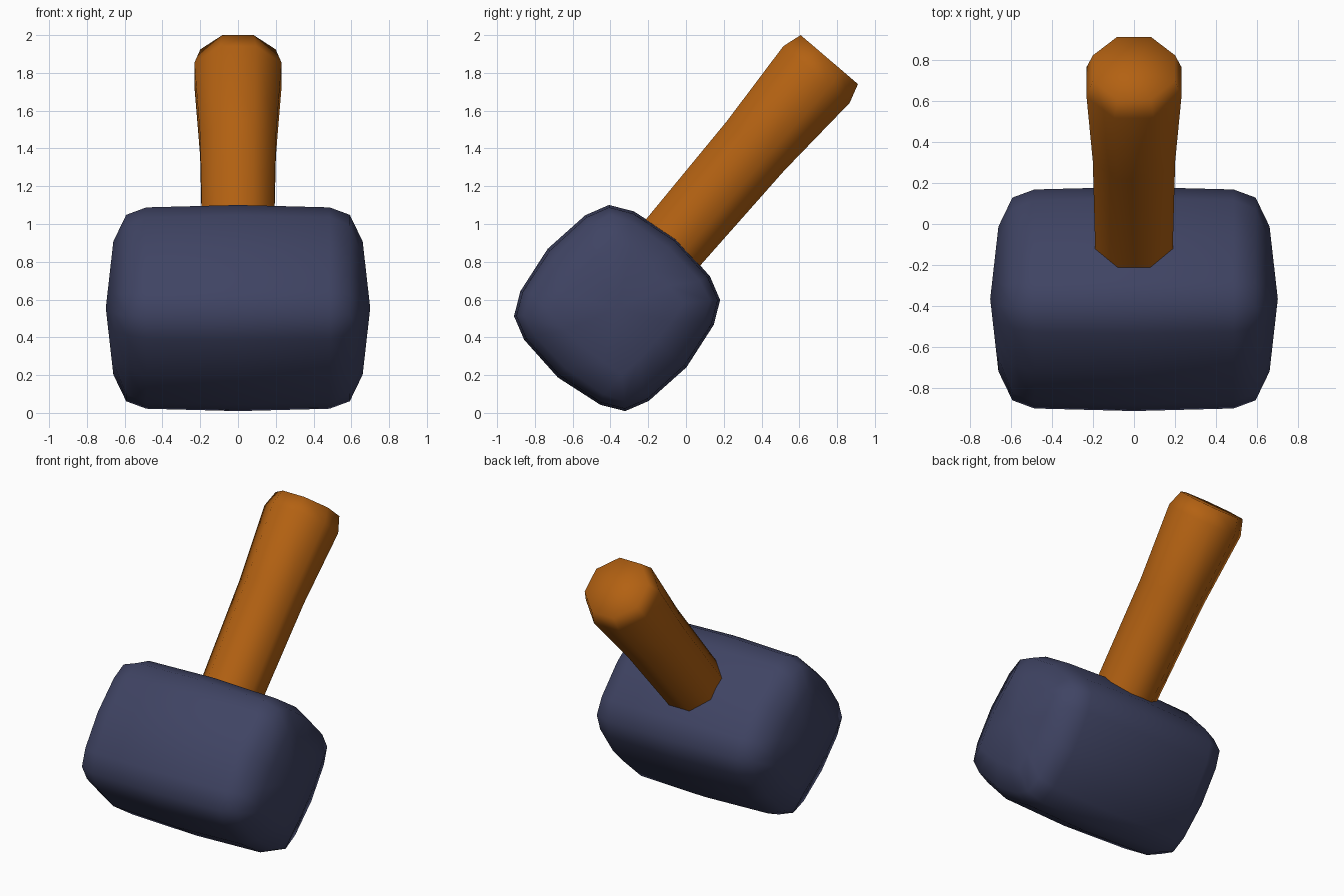
import bpy, bmesh, math
from mathutils import Vector

if "Cube" in bpy.data.objects:
    bpy.data.objects.remove(bpy.data.objects["Cube"])

TILT = math.radians(49.5)
CENTRE = Vector((0, -0.365, 0.555))
U = Vector((0, math.cos(TILT), math.sin(TILT)))    # along the handle
V = Vector((0, -math.sin(TILT), math.cos(TILT)))   # across the handle
X = Vector((1, 0, 0))


def place(x, u, v):
    return CENTRE + X * x + U * u + V * v


def material(name, rgb):
    m = bpy.data.materials.new(name)
    m.diffuse_color = (*rgb, 1)
    m.use_nodes = True
    m.node_tree.nodes["Principled BSDF"].inputs["Base Color"].default_value = m.diffuse_color
    return m


def loft(name, rings, start, end, mat):
    """Skin closed rings of points and close both ends with a fan to a tip."""
    bm = bmesh.new()
    rows = [[bm.verts.new(p) for p in r] for r in rings]
    n = len(rows[0])
    for a, b in zip(rows, rows[1:]):
        for i in range(n):
            j = (i + 1) % n
            bm.faces.new((a[i], a[j], b[j], b[i]))
    for row, tip in ((rows[0], start), (rows[-1], end)):
        t = bm.verts.new(tip)
        for i in range(n):
            bm.faces.new((row[i], row[(i + 1) % n], t))
    bmesh.ops.recalc_face_normals(bm, faces=bm.faces)
    for f in bm.faces:
        f.smooth = True
    me = bpy.data.meshes.new(name)
    bm.to_mesh(me)
    bm.free()
    me.materials.append(mat)
    ob = bpy.data.objects.new(name, me)
    bpy.context.collection.objects.link(ob)
    return ob


def rounded_square(x, mid, near, corner):
    """Sixteen-sided bulging square: side middle, point near corner, corner."""
    quarter = [(mid, 0), near, (corner, corner), (near[1], near[0])]
    pts = []
    for _ in range(4):
        pts += [place(x, u, v) for u, v in quarter]
        quarter = [(-v, u) for u, v in quarter]
    return pts


# Head: bulging block, mirrored about its middle section
half = [(0, 0.483, (0.447, 0.265), 0.387),
        (0.485, 0.468, (0.435, 0.26), 0.378),
        (0.592, 0.42, (0.395, 0.24), 0.35),
        (0.66, 0.27, (0.265, 0.13), 0.25)]
sections = [(-s[0], *s[1:]) for s in reversed(half[1:])] + half
loft("hammer_head", [rounded_square(*s) for s in sections],
     place(-0.70, 0, 0), place(0.70, 0, 0), material("dark blue", (0.05, 0.057, 0.125)))

# Handle: eight-sided, flaring to a chamfered end
handle = [(0.30, 0.203), (0.454, 0.204), (1.13, 0.217), (1.626, 0.25), (1.73, 0.216)]
angles = [math.radians(22.5 + 45 * i) for i in range(8)]
loft("handle", [[place(r * math.cos(a), u, r * math.sin(a)) for a in angles] for u, r in handle],
     place(0, 0.30, 0), place(0, 1.73, 0), material("orange wood", (0.45, 0.12, 0.006)))
